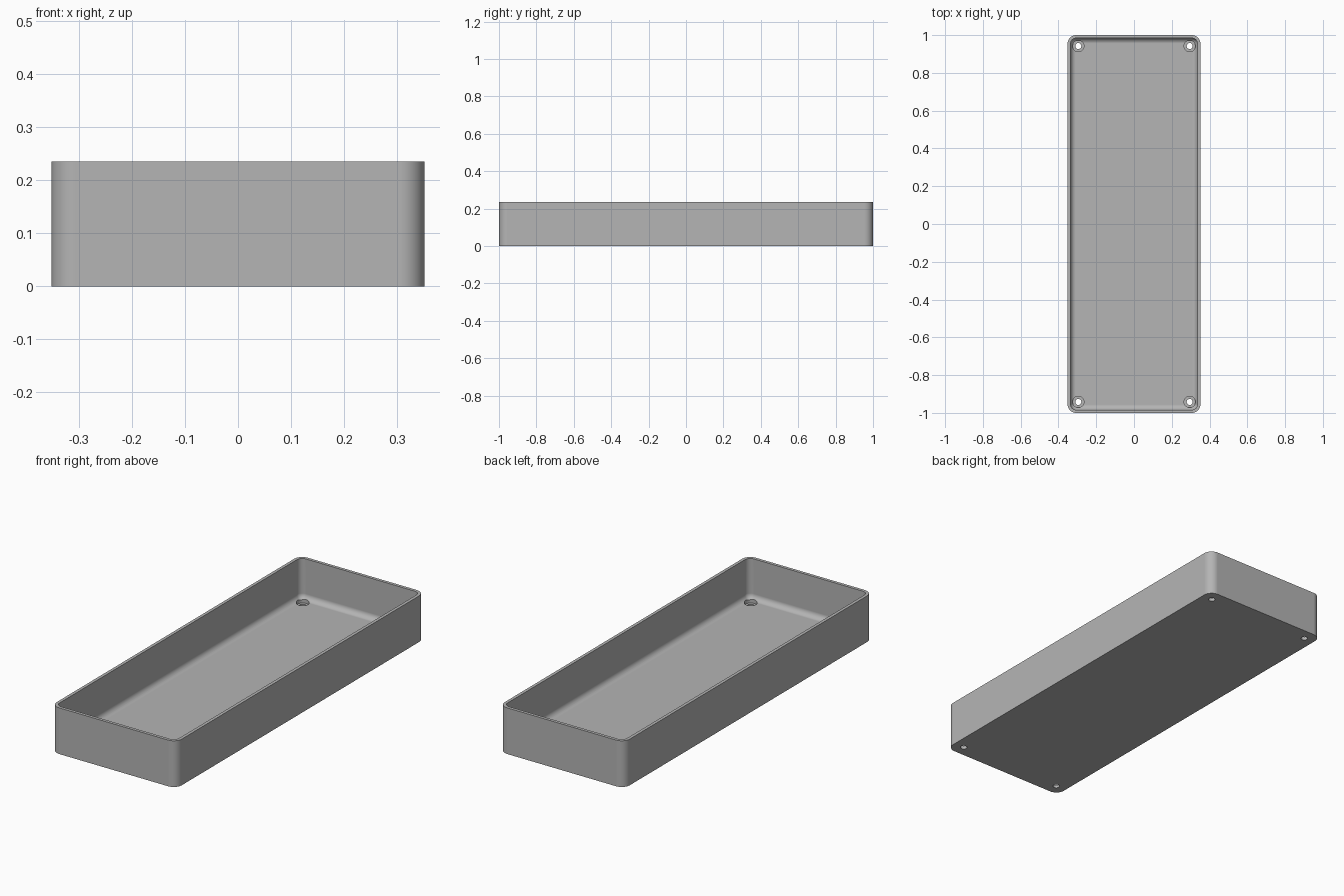
import bpy
import bmesh
import math

default = bpy.data.objects.get("Cube")
if default:
    bpy.data.objects.remove(default, do_unlink=True)

HALF_X, HALF_Y, HEIGHT = 0.352, 1.0, 0.235
WALL, FLOOR = 0.016, 0.03
CORNER, FILLET = 0.046, 0.028
STEPS = 10

grey = bpy.data.materials.new("plain grey")
grey.use_nodes = True
colour = (0.46, 0.46, 0.46, 1)
grey.diffuse_color = colour
grey.node_tree.nodes["Principled BSDF"].inputs["Base Color"].default_value = colour


def rounded_ring(bm, inset, z):
    """Rounded rectangle of vertices, moved inwards by inset."""
    verts = []
    for quarter, (sx, sy) in enumerate([(1, 1), (-1, 1), (-1, -1), (1, -1)]):
        for i in range(STEPS + 1):
            a = (quarter + i / STEPS) * math.pi / 2
            r = CORNER - inset
            verts.append(bm.verts.new((sx * (HALF_X - CORNER) + r * math.cos(a),
                                       sy * (HALF_Y - CORNER) + r * math.sin(a), z)))
    return verts


# Tray: outer wall, rim, inner wall, filleted foot and floor
bm = bmesh.new()
sections = [(0, 0), (0, HEIGHT), (WALL, HEIGHT)]
for i in range(9):
    a = i / 8 * math.pi / 2
    sections.append((WALL + FILLET * (1 - math.cos(a)), FLOOR + FILLET * (1 - math.sin(a))))
rings = [rounded_ring(bm, *s) for s in sections]
for low, high in zip(rings, rings[1:]):
    for i in range(len(low)):
        j = (i + 1) % len(low)
        bm.faces.new((low[i], low[j], high[j], high[i]))
bm.faces.new(rings[0][::-1])
bm.faces.new(rings[-1])
bmesh.ops.recalc_face_normals(bm, faces=bm.faces)
mesh = bpy.data.meshes.new("tray")
bm.to_mesh(mesh)
bm.free()
tray = bpy.data.objects.new("tray", mesh)
bpy.context.collection.objects.link(tray)
mesh.materials.append(grey)


def drill(x, y, radius, bottom, top):
    """Cut a round hole into the tray."""
    bpy.ops.mesh.primitive_cylinder_add(vertices=32, radius=radius, depth=top - bottom,
                                        location=(x, y, (top + bottom) / 2))
    cutter = bpy.context.object
    cutter.name = "hole_cutter"
    cutter.hide_render = True
    cutter.data.materials.append(grey)
    cut = tray.modifiers.new("hole", "BOOLEAN")
    cut.operation = "DIFFERENCE"
    cut.solver = "EXACT"
    cut.object = cutter
    bpy.context.view_layer.objects.active = tray
    bpy.ops.object.modifier_apply(modifier=cut.name)
    bpy.data.objects.remove(cutter, do_unlink=True)


# Counterbored screw holes in the four corners
for x in (-0.295, 0.295):
    for y in (-0.942, 0.942):
        drill(x, y, 0.03, FLOOR - 0.014, FLOOR + 0.05)
        drill(x, y, 0.016, -0.05, FLOOR)

# Smooth shading with sharp edges kept
bpy.ops.object.select_all(action="DESELECT")
tray.select_set(True)
bpy.context.view_layer.objects.active = tray
bpy.ops.object.shade_smooth_by_angle(angle=math.radians(30))
weighted = tray.modifiers.new("even shading", "WEIGHTED_NORMAL")
weighted.keep_sharp = True
